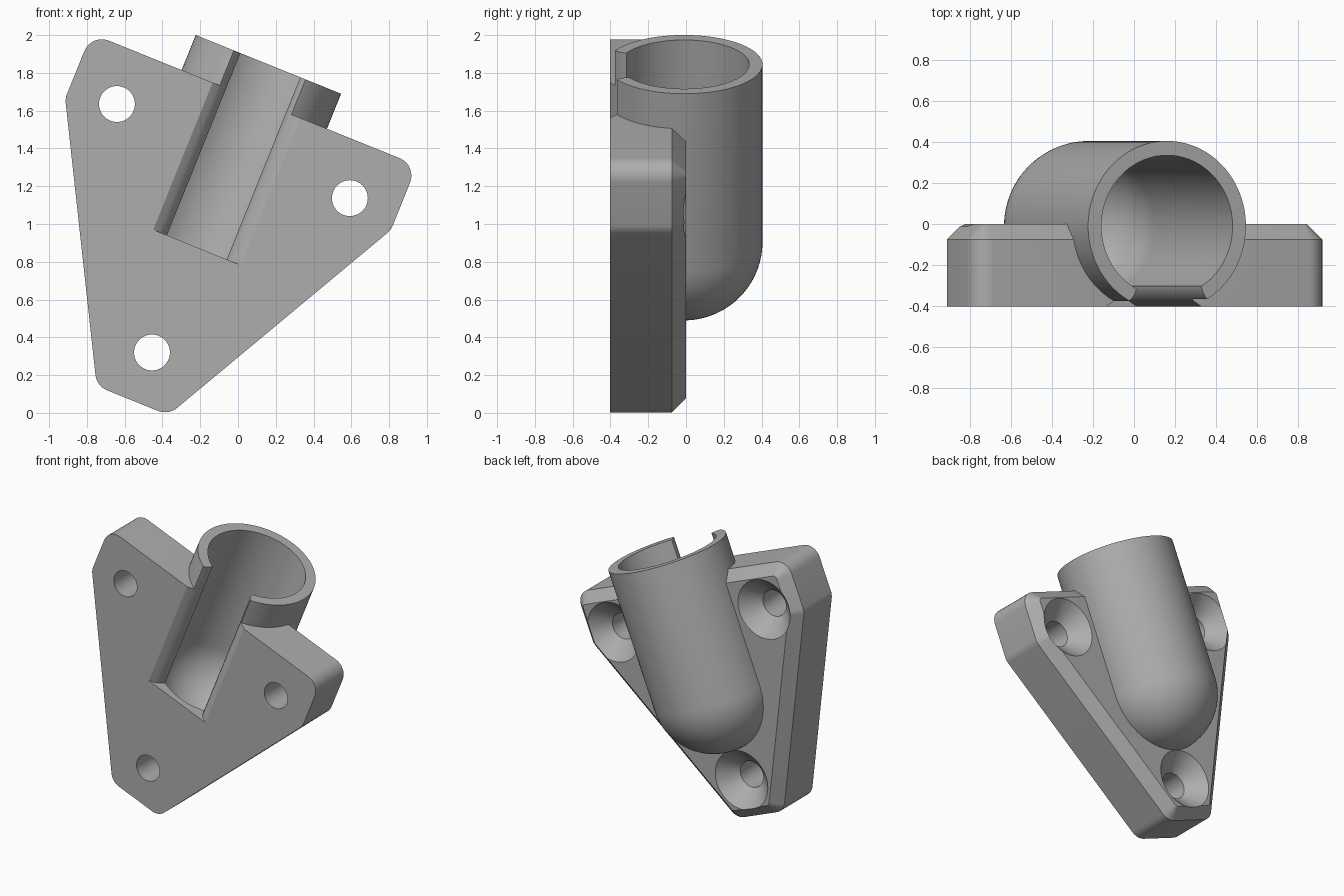
import bpy, bmesh, math
from mathutils import Matrix

if "Cube" in bpy.data.objects:
    bpy.data.objects.remove(bpy.data.objects["Cube"])

# Built upright in local space (z along the socket axis), tilted into place at the end.
TILT = Matrix.Translation((0.161, 0, 1.845)) @ Matrix.Rotation(math.radians(22), 4, 'Y')
FRONT, AXIS_Y, BALL_Z = -0.402, -0.01, -1.014

grey = bpy.data.materials.new("plain grey")
grey.diffuse_color = (0.42, 0.42, 0.42, 1)
grey.use_nodes = True
grey.node_tree.nodes["Principled BSDF"].inputs["Base Color"].default_value = grey.diffuse_color


def finish(name, bm):
    bmesh.ops.remove_doubles(bm, verts=bm.verts, dist=1e-5)
    bmesh.ops.recalc_face_normals(bm, faces=bm.faces)
    mesh = bpy.data.meshes.new(name)
    bm.to_mesh(mesh)
    bm.free()
    mesh.materials.append(grey)
    ob = bpy.data.objects.new(name, mesh)
    bpy.context.collection.objects.link(ob)
    return ob


def loft(name, rings):
    """Closed solid from a list of equal-length rings of points."""
    bm = bmesh.new()
    loops = [[bm.verts.new(p) for p in ring] for ring in rings]
    n = len(loops[0])
    for a, b in zip(loops, loops[1:]):
        for i in range(n):
            j = (i + 1) % n
            bm.faces.new((a[i], a[j], b[j], b[i]))
    bm.faces.new(loops[0])
    bm.faces.new(loops[-1])
    return finish(name, bm)


def capsule(name, r, top, segs=96, steps=20):
    """Round rod with a ball-shaped lower end."""
    prof = [(r, top)]
    for i in range(steps):
        a = math.pi / 2 * i / steps
        prof.append((r * math.cos(a), BALL_Z - r * math.sin(a)))
    return loft(name, [[(q * math.cos(2 * math.pi * k / segs),
                         AXIS_Y + q * math.sin(2 * math.pi * k / segs), z)
                        for k in range(segs)] for q, z in prof])


def plate_ring(r, y, steps=8):
    """Rounded outline: arcs of radius r around the corner centres."""
    corners = [(0.83, -0.30, 90, 0), (0.83, -0.545, 0, -28.2), (0.145, -1.82, -28.2, -90)]
    half = []
    for cx, cz, a0, a1 in corners:
        for i in range(steps + 1):
            a = math.radians(a0 + (a1 - a0) * i / steps)
            half.append((cx + r * math.cos(a), y, cz + r * math.sin(a)))
    return half + [(-x, yy, z) for x, yy, z in reversed(half)]


def screw_cutter(x, z, segs=48):
    """Through hole with a countersink at the back."""
    prof = [(0.095, -0.6), (0.095, -0.12), (0.215, 0.0), (0.215, 0.2)]
    return loft("screw_cutter", [[(x + r * math.cos(2 * math.pi * k / segs), y,
                                   z + r * math.sin(2 * math.pi * k / segs))
                                  for k in range(segs)] for r, y in prof])


def combine(ob, other, op):
    mod = ob.modifiers.new(op, 'BOOLEAN')
    mod.operation, mod.solver, mod.object = op, 'EXACT', other
    bpy.context.view_layer.objects.active = ob
    bpy.ops.object.modifier_apply(modifier=mod.name)
    bpy.data.objects.remove(other)


# Mounting plate with chamfered back edge
bracket = loft("socket_bracket", [plate_ring(0.1, FRONT), plate_ring(0.1, -0.075),
                                  plate_ring(0.025, 0.0)])

# Socket body, trimmed flush with the plate's front
body = capsule("socket_body", 0.415, 0.0)
trim = loft("trim", [[(x, y, z) for x, y in ((-1, -1), (1, -1), (1, FRONT), (-1, FRONT))]
                     for z in (-3, 1)])
combine(body, trim, 'DIFFERENCE')
combine(bracket, body, 'UNION')

# Bore
combine(bracket, capsule("bore", 0.345, 0.2), 'DIFFERENCE')

# Front slot with flared lips
lip = [(0.17, -0.2), (0.17, -0.31), (0.178, -0.335), (0.193, -0.36), (0.215, -0.38),
       (0.25, FRONT), (0.25, -0.6)]
outline = lip + [(-x, y) for x, y in reversed(lip)]
slot = loft("slot", [[(x + 0.012, y, z) for x, y in outline] for z in (-1.04, 0.2)])
combine(bracket, slot, 'DIFFERENCE')

# Screw holes
for x, z in ((-0.665, -0.495), (0.665, -0.495), (0.0, -1.645)):
    combine(bracket, screw_cutter(x, z), 'DIFFERENCE')

# Tilt into place and smooth the round surfaces
bracket.data.transform(TILT)
bpy.context.view_layer.objects.active = bracket
bracket.select_set(True)
bpy.ops.object.shade_smooth_by_angle(angle=math.radians(25))
